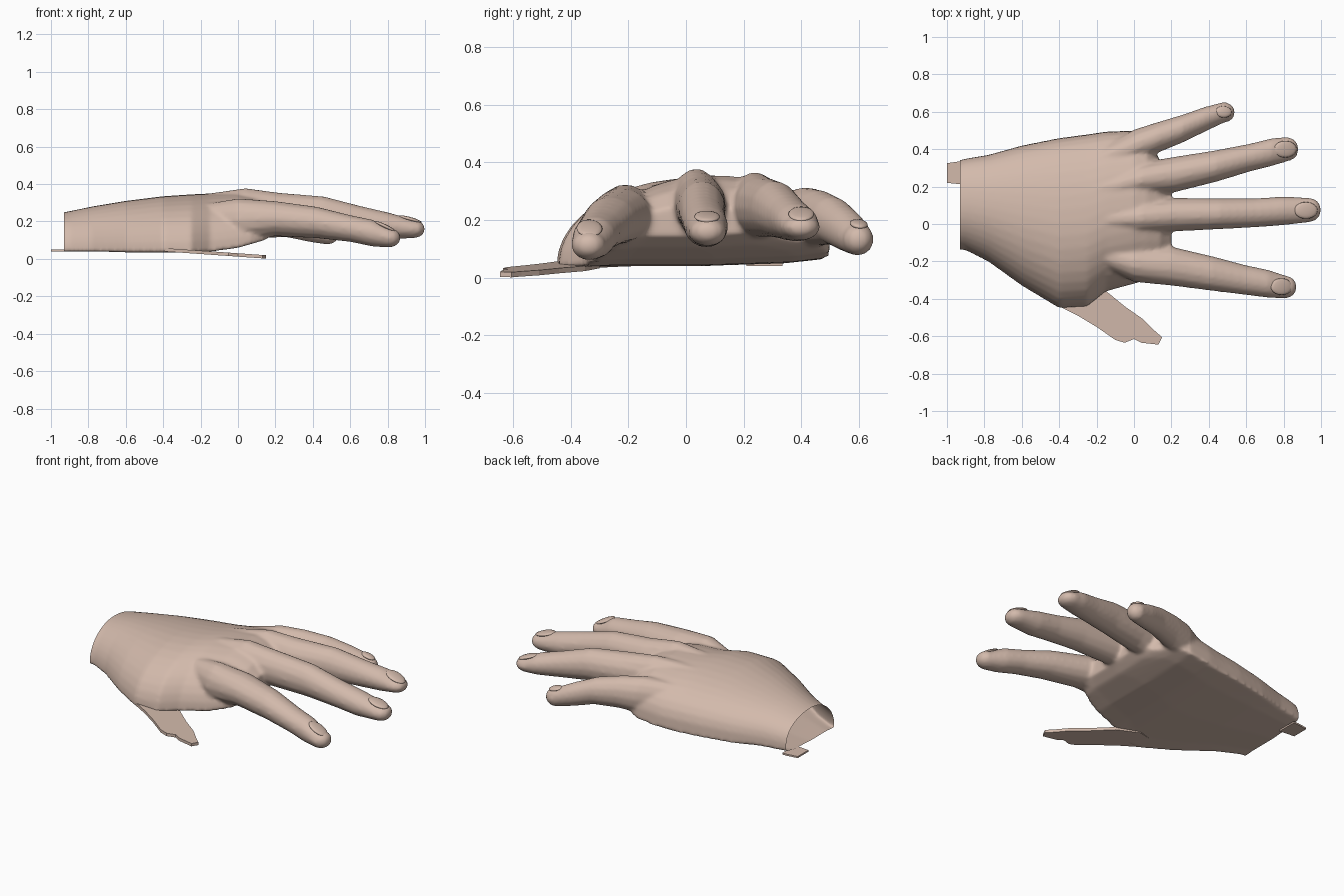
import bpy, bmesh, math
from mathutils import Vector
from mathutils.bvhtree import BVHTree

cube = bpy.data.objects.get("Cube")
if cube:
    bpy.data.objects.remove(cube, do_unlink=True)

COLOUR = (0.65, 0.49, 0.41, 1)
skin = bpy.data.materials.new("skin")
skin.use_nodes = True
skin.diffuse_color = COLOUR
skin.node_tree.nodes["Principled BSDF"].inputs["Base Color"].default_value = COLOUR


def make_object(name, bm):
    mesh = bpy.data.meshes.new(name)
    bm.to_mesh(mesh)
    mesh.materials.append(skin)
    obj = bpy.data.objects.new(name, mesh)
    bpy.context.collection.objects.link(obj)
    return obj


def loft(bm, rings):
    """Skin a closed tube over rings of points."""
    rows = [[bm.verts.new(p) for p in ring] for ring in rings]
    n = len(rows[0])
    for a, b in zip(rows, rows[1:]):
        for i in range(n):
            j = (i + 1) % n
            bm.faces.new((a[i], a[j], b[j], b[i]))
    bm.faces.new(rows[0][::-1])
    bm.faces.new(rows[-1])


def palm_ring(x, y0, y1, bottom, top, steps=20):
    """Domed back over a flat palm, thin on the thumb side."""
    mid, half = (y0 + y1) / 2, (y1 - y0) / 2
    points = []
    for i in range(steps + 1):
        a = math.pi * i / steps
        c = math.cos(a)
        power = 1.0 if c > 0 else 0.7
        edge = bottom + 0.01 * (1 - c)
        z = edge + (top - edge) * max(math.sin(a), 0) ** power
        points.append((x, mid - half * c, z))
    points += [(x, mid + half * 0.7, bottom + 0.005), (x, mid, bottom - 0.005),
               (x, mid - half * 0.7, bottom - 0.005), (x, y0, bottom - 0.012)]
    return points


def finger_ring(x, y, top, bottom, half, scale=1.0, sides=14):
    mid, tall = (top + bottom) / 2, (top - bottom) / 2
    return [(x, y + half * scale * math.cos(t), mid + tall * scale * math.sin(t))
            for t in (2 * math.pi * i / sides for i in range(sides))]


def add_finger(bm, stations):
    rings = [finger_ring(*s) for s in stations]
    x, *rest = stations[-1]
    for degrees in (30, 55, 75):        # rounded fingertip
        t = math.radians(degrees)
        rings.append(finger_ring(x + 0.06 * math.sin(t), *rest, scale=math.cos(t)))
    loft(bm, rings)


# Palm stations: x, thumb side y, outer side y, bottom, top
palm = [
    (-0.98, -0.13, 0.33, 0.05, 0.24),
    (-0.9, -0.14, 0.35, 0.05, 0.255),
    (-0.78, -0.20, 0.37, 0.05, 0.28),
    (-0.6, -0.33, 0.42, 0.045, 0.31),
    (-0.4, -0.45, 0.46, 0.045, 0.335),
    (-0.25, -0.44, 0.48, 0.045, 0.345),
    (-0.15, -0.36, 0.495, 0.05, 0.35),
    (0, -0.32, 0.5, 0.07, 0.355),
    (0.07, -0.3, 0.47, 0.09, 0.34),
    (0.14, -0.26, 0.34, 0.11, 0.31),
    (0.2, -0.2, 0.26, 0.15, 0.25),
]
# Finger stations: x, y, top, bottom, half width
fingers = {
    "index": [
        (-0.2, -0.16, 0.29, 0.12, 0.06), (0, -0.21, 0.325, 0.09, 0.1),
        (0.2, -0.225, 0.31, 0.12, 0.105), (0.42, -0.265, 0.28, 0.11, 0.093),
        (0.6, -0.3, 0.235, 0.09, 0.08), (0.72, -0.32, 0.21, 0.065, 0.075),
        (0.81, -0.337, 0.165, 0.06, 0.062)],
    "middle": [
        (-0.2, 0.02, 0.345, 0.14, 0.06), (0.04, 0.035, 0.38, 0.12, 0.09),
        (0.22, 0.05, 0.355, 0.145, 0.09), (0.46, 0.055, 0.335, 0.14, 0.083),
        (0.65, 0.06, 0.285, 0.125, 0.078), (0.8, 0.07, 0.25, 0.105, 0.077),
        (0.94, 0.075, 0.21, 0.11, 0.066)],
    "ring": [
        (-0.2, 0.18, 0.34, 0.14, 0.06), (0.04, 0.24, 0.367, 0.11, 0.09),
        (0.22, 0.265, 0.35, 0.14, 0.095), (0.44, 0.31, 0.335, 0.14, 0.085),
        (0.62, 0.355, 0.285, 0.13, 0.075), (0.74, 0.385, 0.255, 0.125, 0.075),
        (0.82, 0.4, 0.22, 0.13, 0.066)],
    "little": [
        (-0.2, 0.34, 0.29, 0.11, 0.06), (0, 0.415, 0.315, 0.09, 0.09),
        (0.12, 0.46, 0.305, 0.11, 0.083), (0.26, 0.51, 0.28, 0.115, 0.075),
        (0.38, 0.56, 0.235, 0.09, 0.067), (0.48, 0.597, 0.19, 0.075, 0.056)],
}

# Hand body: lofts fused into one soft skin
bm = bmesh.new()
loft(bm, [palm_ring(*s) for s in palm])
for stations in fingers.values():
    add_finger(bm, stations)
bmesh.ops.recalc_face_normals(bm, faces=bm.faces)
hand = make_object("hand", bm)
bm.free()
remesh = hand.modifiers.new("fuse", 'REMESH')
remesh.mode = 'VOXEL'
remesh.voxel_size = 0.011
soften = hand.modifiers.new("soften", 'SMOOTH')
soften.factor = 0.5
soften.iterations = 6

bm = bmesh.new()
bm.from_object(hand, bpy.context.evaluated_depsgraph_get())
hand.modifiers.clear()
# Open the wrist
bmesh.ops.bisect_plane(bm, geom=bm.verts[:] + bm.edges[:] + bm.faces[:],
                       plane_co=(-0.93, 0, 0), plane_no=(1, 0, 0), clear_inner=True)
for face in bm.faces:
    face.smooth = True
    face.material_index = 0
bm.to_mesh(hand.data)
surface = BVHTree.FromBMesh(bm)
bm.free()


def add_nail(name, x, y, length, width):
    """Flat oval laid on the fingertip."""
    point, normal, _, _ = surface.ray_cast(Vector((x, y, 1)), Vector((0, 0, -1)))
    if point is None:
        return
    nail = bmesh.new()
    bmesh.ops.create_uvsphere(nail, u_segments=20, v_segments=8, radius=1)
    bmesh.ops.scale(nail, vec=(length, width, 0.012), verts=nail.verts)
    for face in nail.faces:
        face.smooth = True
    obj = make_object(name, nail)
    nail.free()
    obj.location = point - normal * 0.002
    obj.rotation_euler = Vector((0, 0, 1)).rotation_difference(normal).to_euler()


for name, x, y, size in (("index", 0.79, -0.335, 1), ("middle", 0.92, 0.073, 1),
                         ("ring", 0.81, 0.4, 1), ("little", 0.48, 0.6, 0.7)):
    add_nail(name + "_nail", x, y, 0.065 * size, 0.045 * size)


def add_plate(name, outline, height, thickness):
    """Thin sheet whose underside follows height(x)."""
    plate = bmesh.new()
    loft(plate, [[(x, y, height(x) + lift) for x, y in outline] for lift in (0, thickness)])
    bmesh.ops.recalc_face_normals(plate, faces=plate.faces)
    obj = make_object(name, plate)
    plate.free()
    return obj


# Thin thumb sheet and the loose flap at the wrist
thumb = [(-0.5, -0.36), (-0.42, -0.43), (-0.3, -0.49), (-0.2, -0.55), (-0.1, -0.62),
         (-0.05, -0.635), (0, -0.615), (0.04, -0.635), (0.13, -0.645), (0.15, -0.605),
         (0.11, -0.57), (0.05, -0.51), (-0.05, -0.44), (-0.16, -0.35), (-0.3, -0.3)]
add_plate("thumb", thumb, lambda x: 0.012 - 0.07 * x, 0.018)
flap = [(-1, 0.22), (-0.9, 0.21), (-0.9, 0.335), (-0.93, 0.335), (-1, 0.325)]
add_plate("wrist_flap", flap, lambda x: 0.04, 0.01)
